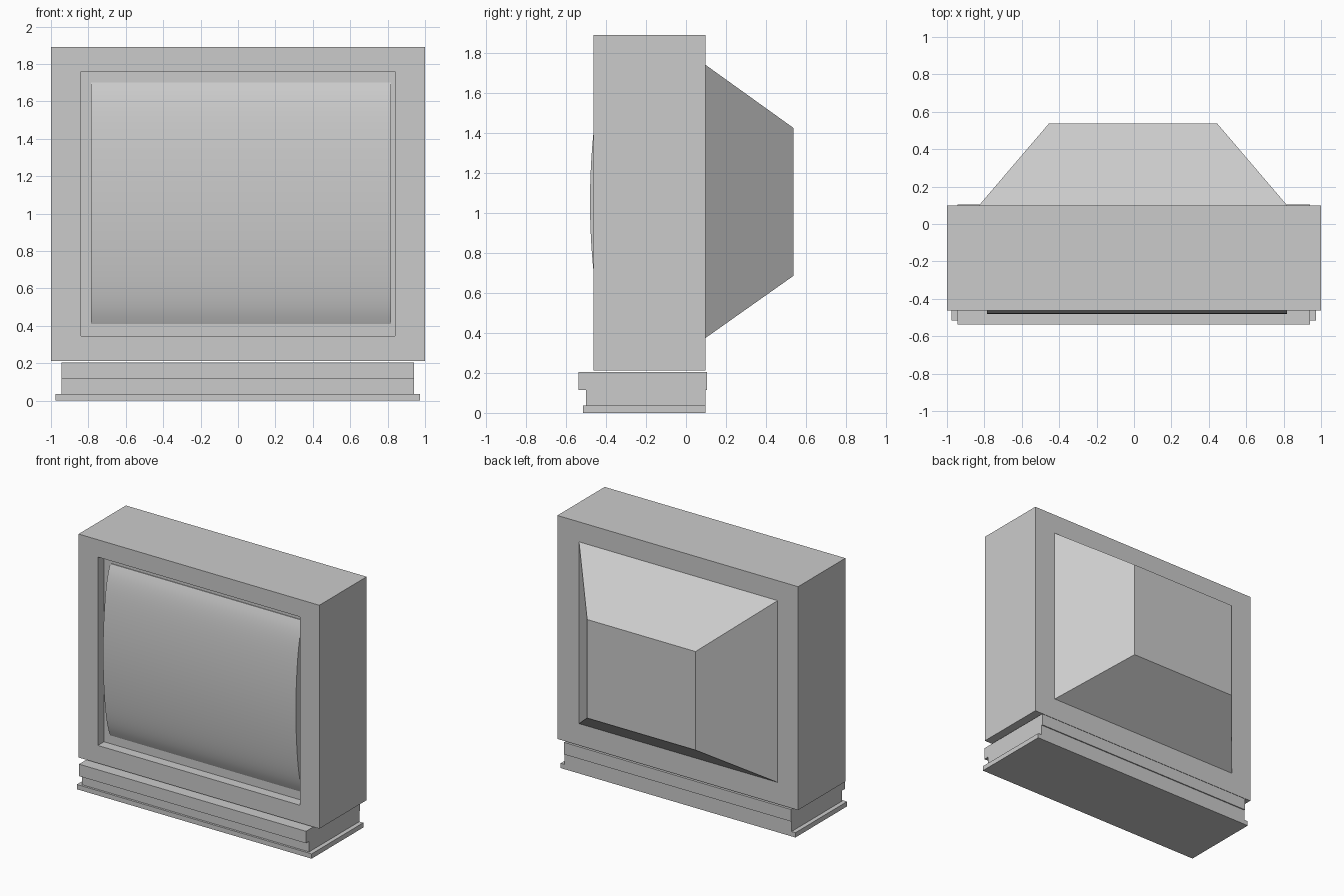
import bpy, bmesh

if "Cube" in bpy.data.objects:
    bpy.data.objects.remove(bpy.data.objects["Cube"])


def make_object(name, bm):
    bmesh.ops.recalc_face_normals(bm, faces=bm.faces)
    mesh = bpy.data.meshes.new(name)
    bm.to_mesh(mesh)
    bm.free()
    obj = bpy.data.objects.new(name, mesh)
    bpy.context.collection.objects.link(obj)
    return obj


def loft(name, rings, cap_start=True, cap_end=True):
    """Skin a series of rectangles (x0, x1, z0, z1, y)."""
    bm = bmesh.new()
    loops = [[bm.verts.new(p) for p in ((x0, y, z0), (x1, y, z0), (x1, y, z1), (x0, y, z1))]
             for x0, x1, z0, z1, y in rings]
    for a, b in zip(loops, loops[1:]):
        for i in range(4):
            j = (i + 1) % 4
            bm.faces.new((a[i], a[j], b[j], b[i]))
    if cap_start:
        bm.faces.new(loops[0])
    if cap_end:
        bm.faces.new(loops[-1])
    return make_object(name, bm)


def box(name, x0, x1, y0, y1, z0, z1):
    return loft(name, [(x0, x1, z0, z1, y0), (x0, x1, z0, z1, y1)])


# Cabinet: recessed front, outer shell, back frame around the tube housing
opening = (-0.84, 0.84, 0.345, 1.76)
shell = (-1.0, 1.0, 0.212, 1.89)
back_opening = (-0.83, 0.82, 0.375, 1.74)
loft("cabinet", [opening + (-0.39,), opening + (-0.463,), shell + (-0.463,),
                 shell + (0.098,), back_opening + (0.098,)], cap_end=False)

# Tapered housing behind the cabinet
loft("tube_housing", [back_opening + (0.098,), (-0.455, 0.445, 0.685, 1.425, 0.537)],
     cap_start=False)

# Screen: bulged vertical profile extruded sideways
bm = bmesh.new()
steps = 32
profile = []
for i in range(steps + 1):
    t = -1 + 2 * i / steps
    profile.append((-0.48 + 0.06 * t ** 2 + 0.025 * t ** 8, 1.055 + 0.645 * t))
profile = [(-0.39, 0.41)] + profile + [(-0.39, 1.70)]
left, right = [[bm.verts.new((x, y, z)) for y, z in profile] for x in (-0.785, 0.817)]
for i in range(len(profile) - 1):
    bm.faces.new((left[i], right[i], right[i + 1], left[i + 1]))
bm.faces.new(left)
bm.faces.new(right)
screen = make_object("screen", bm)
bpy.context.view_layer.objects.active = screen
screen.select_set(True)
bpy.ops.object.shade_smooth_by_angle()

# Stepped base
box("base_foot", -0.977, 0.973, -0.516, 0.097, 0.0, 0.036)
box("base_body", -0.945, 0.941, -0.50, 0.097, 0.036, 0.115)
box("base_top", -0.945, 0.941, -0.537, 0.105, 0.115, 0.205)
